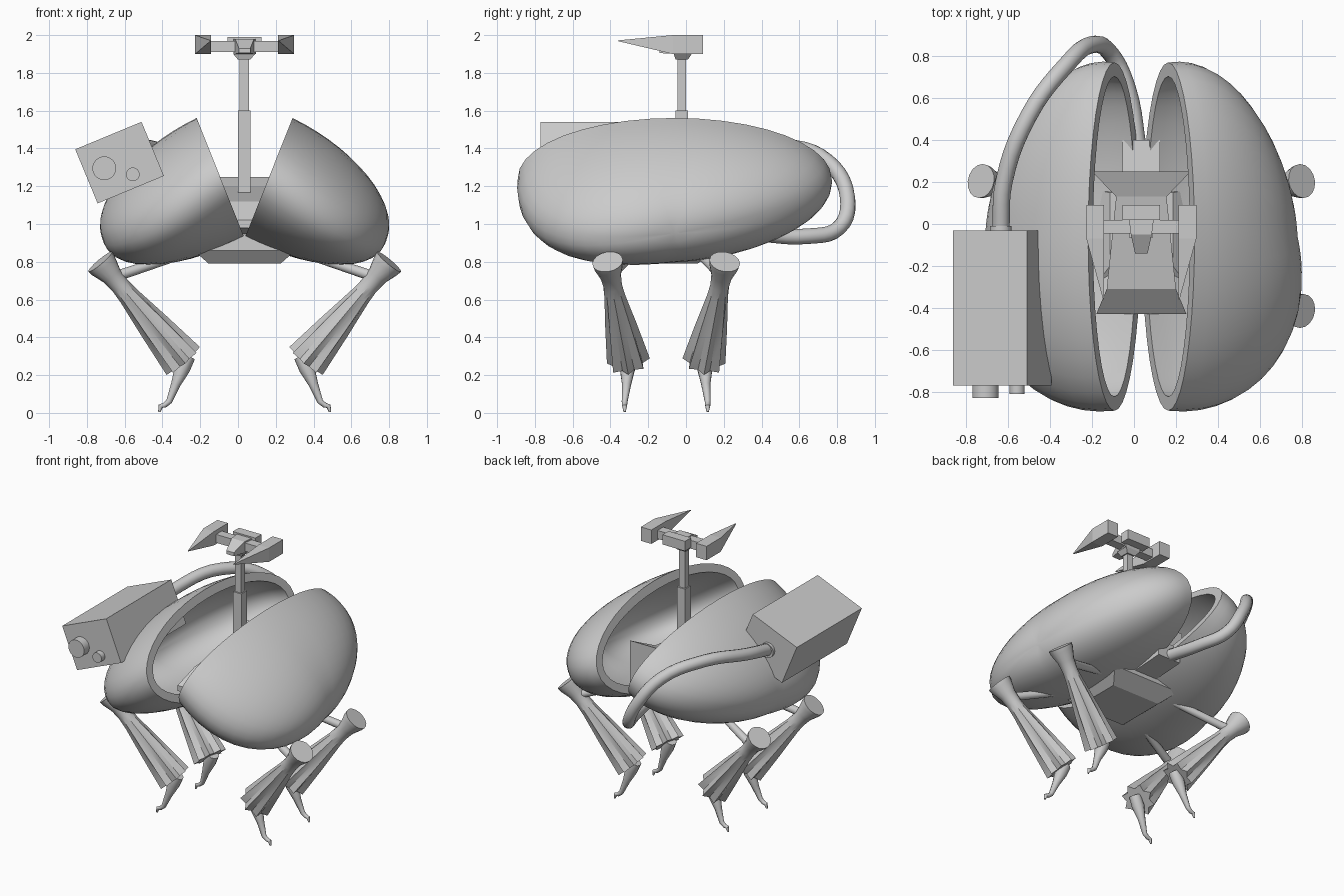
import bpy, bmesh, math
from mathutils import Vector

cube = bpy.data.objects.get("Cube")
if cube:
    bpy.data.objects.remove(cube)

MID = 0.035      # x of the body's mirror plane
LEG_Y = -0.105   # y midway between front and back legs


def add_object(name, bm, smooth=None):
    bmesh.ops.recalc_face_normals(bm, faces=bm.faces)
    mesh = bpy.data.meshes.new(name)
    bm.to_mesh(mesh)
    bm.free()
    ob = bpy.data.objects.new(name, mesh)
    ob.location.x = MID
    bpy.context.collection.objects.link(ob)
    if smooth:
        bpy.ops.object.select_all(action='DESELECT')
        ob.select_set(True)
        bpy.context.view_layer.objects.active = ob
        bpy.ops.object.shade_smooth_by_angle(angle=math.radians(smooth))
    return ob


def loft(name, rings, smooth=None):
    bm = bmesh.new()
    loops = [[bm.verts.new(p) for p in ring] for ring in rings]
    count = len(loops[0])
    for low, high in zip(loops, loops[1:]):
        for i in range(count):
            j = (i + 1) % count
            bm.faces.new((low[i], low[j], high[j], high[i]))
    bm.faces.new(loops[0])
    bm.faces.new(loops[-1])
    return add_object(name, bm, smooth)


def block(name, axis, sections):
    """Rectangles (t, a0, a1, b0, b1) lofted along the y or z axis."""
    rings = []
    for t, a0, a1, b0, b1 in sections:
        corners = ((a0, b0), (a1, b0), (a1, b1), (a0, b1))
        rings.append([(a, t, b) if axis == 'y' else (a, b, t) for a, b in corners])
    return loft(name, rings)


def tube(name, path, radii, sides=16, pleats=None, smooth=40):
    """Round sections along a path; pleats gives a fold depth per section."""
    pts = [Vector(p) for p in path]
    rings = []
    for k, p in enumerate(pts):
        direction = pts[min(k + 1, len(pts) - 1)] - pts[max(k - 1, 0)]
        ref = Vector((0, 0, 1)) if abs(direction.y) > 0.9 * direction.length else Vector((0, 1, 0))
        u = direction.cross(ref).normalized()
        v = direction.cross(u).normalized()
        ring = []
        for i in range(sides):
            a = math.tau * i / sides
            r = radii[k] * (1 - (pleats[k] if pleats and i % 2 else 0))
            ring.append(p + r * (math.cos(a) * u + math.sin(a) * v))
        rings.append(ring)
    return loft(name, rings, smooth)


# Hollow half shells with a flat rim, leaning apart like an open clam
def shell_point(side, a, b, c):
    up, out = Vector((0.37, 0, 0.93)), Vector((0.93, 0, -0.37))
    full = 1 + 0.1 * c * abs(b) + 0.08 * c * max(-a, 0)
    droop = c * (0.05 * (1 - b) + 0.12 * max(-b, 0) ** 2)
    p = Vector((0.128, -0.06, 1.245)) + up * (0.34 * a * full - droop)
    p += out * (0.67 * c * full * (1 - 0.21 * b))
    return (side * p.x, p.y + 0.83 * b * full, p.z)


def shell(name, side, steps=14, segments=40):
    outer = [(0.02 + 0.98 * i / steps) * math.pi / 2 for i in range(steps + 1)]
    layers = [(t, 1, 1, 1) for t in outer]
    layers += [(t, 0.82, 0.92, 0.9) for t in reversed(outer)]
    angles = [math.tau * i / segments for i in range(segments)]
    loft(name, [[shell_point(side, ka * math.sin(t) * math.sin(w), kb * math.sin(t) * math.cos(w),
                             kc * math.cos(t)) for w in angles]
                for t, ka, kb, kc in layers], 40)


shell("left_shell", 1)
shell("right_shell", -1)

# Core between the shells
block("core_hull", 'z', [(0.79, -0.19, 0.19, -0.3, 0.06), (0.86, -0.27, 0.27, -0.36, 0.17),
                         (0.96, -0.15, 0.15, -0.2, 0.15)])
block("core_deck", 'y', [(-0.43, -0.215, 0.215, 0.98, 1.02), (-0.31, -0.165, 0.165, 0.96, 1.12),
                         (0.13, -0.12, 0.12, 0.9, 1.2), (0.25, -0.235, 0.235, 0.95, 1.25)])
block("hose_socket", 'y', [(0.1, -0.09, 0.09, 0.89, 1.06), (0.4, -0.09, 0.09, 0.91, 1.02)])

# Mast with forked head
block("lower_mast", 'z', [(1.0, -0.035, 0.03, -0.055, 0.01), (1.6, -0.035, 0.03, -0.055, 0.01)])
block("upper_mast", 'z', [(1.6, -0.027, 0.022, -0.045, 0.0), (1.87, -0.027, 0.022, -0.045, 0.0)])
block("mast_collar", 'z', [(1.87, -0.035, 0.03, -0.055, 0.01), (1.9, -0.06, 0.055, -0.065, 0.03)])
block("head_plate", 'y', [(-0.14, -0.03, 0.03, 1.905, 1.93), (-0.05, -0.05, 0.05, 1.9, 1.98),
                          (0.03, -0.06, 0.06, 1.9, 1.98)])
block("head_back", 'y', [(0.02, -0.09, 0.09, 1.92, 1.99), (0.09, -0.09, 0.09, 1.92, 1.99)])
block("crossbar", 'y', [(-0.045, -0.2, 0.2, 1.91, 1.97), (0.02, -0.2, 0.2, 1.91, 1.97)])
for side, label in ((1, "left"), (-1, "right")):
    block(label + "_prong", 'y', [(y, side * x0, side * x1, z0, z1) for y, x0, x1, z0, z1 in
                                  ((0.09, 0.178, 0.262, 1.9, 2.0), (-0.07, 0.178, 0.262, 1.9, 2.0),
                                   (-0.36, 0.178, 0.182, 1.968, 1.972))])

# Legs: rod, flared knee, pleated shin and hooked foot
for side, x_label in ((1, "left"), (-1, "right")):
    for fore, y_label in ((-1, "front"), (1, "back")):
        def at(x, y, z):
            return Vector((side * x, LEG_Y + fore * y, z))
        label = y_label + "_" + x_label
        tube(label + "_rod", [at(0.12, 0.1, 0.9), at(0.3, 0.17, 0.85), at(0.66, 0.29, 0.73)],
             [0.03, 0.024, 0.028], 12)
        knee, ankle = at(0.765, 0.31, 0.8), at(0.325, 0.2, 0.275)
        steps = (0, 0.04, 0.14, 0.24, 0.34, 0.65, 1)
        tube(label + "_shin", [knee.lerp(ankle, t) for t in steps],
             [0.082, 0.078, 0.056, 0.05, 0.055, 0.085, 0.115], 16,
             [0, 0, 0, 0, 0.06, 0.2, 0.28], 30)
        tube(label + "_foot", [at(0.3, 0.2, 0.3), at(0.33, 0.205, 0.235), at(0.365, 0.21, 0.15),
                               at(0.4, 0.22, 0.06), at(0.425, 0.22, 0.04), at(0.445, 0.22, 0.035),
                               at(0.452, 0.22, 0.005)],
             [0.04, 0.042, 0.025, 0.016, 0.014, 0.013, 0.006], 10)

# Side box with lens, knob and hose collar
box = block("side_box", 'y', [(-0.37, -0.19, 0.19, -0.155, 0.155), (0.37, -0.19, 0.19, -0.155, 0.155)])
box.location = (-0.627, -0.4, 1.325)
box.rotation_euler.y = -math.radians(22.5)


def round_y(name, x, z, radius, y0, y1):
    tube(name, [(x - MID, y0, z), (x - MID, y1, z)], [radius, radius], 24)


round_y("lens", -0.708, 1.295, 0.063, -0.83, -0.75)
round_y("knob", -0.557, 1.263, 0.036, -0.81, -0.75)
round_y("hose_collar", -0.635, 1.32, 0.052, -0.05, -0.01)

# Hose from the box round to the back of the core
curve = bpy.data.curves.new("hose", 'CURVE')
curve.dimensions = '3D'
curve.bevel_depth = 0.041
curve.bevel_resolution = 4
curve.resolution_u = 5
curve.use_fill_caps = True
route = [(-0.635, -0.04, 1.32), (-0.62, 0.2, 1.37), (-0.5, 0.52, 1.41), (-0.33, 0.75, 1.33),
         (-0.2, 0.855, 1.14), (-0.11, 0.81, 0.98), (-0.03, 0.64, 0.935), (0.02, 0.36, 0.95)]
spline = curve.splines.new('BEZIER')
spline.bezier_points.add(len(route) - 1)
for point, co in zip(spline.bezier_points, route):
    point.co = co
    point.handle_left_type = point.handle_right_type = 'AUTO'
bpy.context.collection.objects.link(bpy.data.objects.new("hose", curve))
